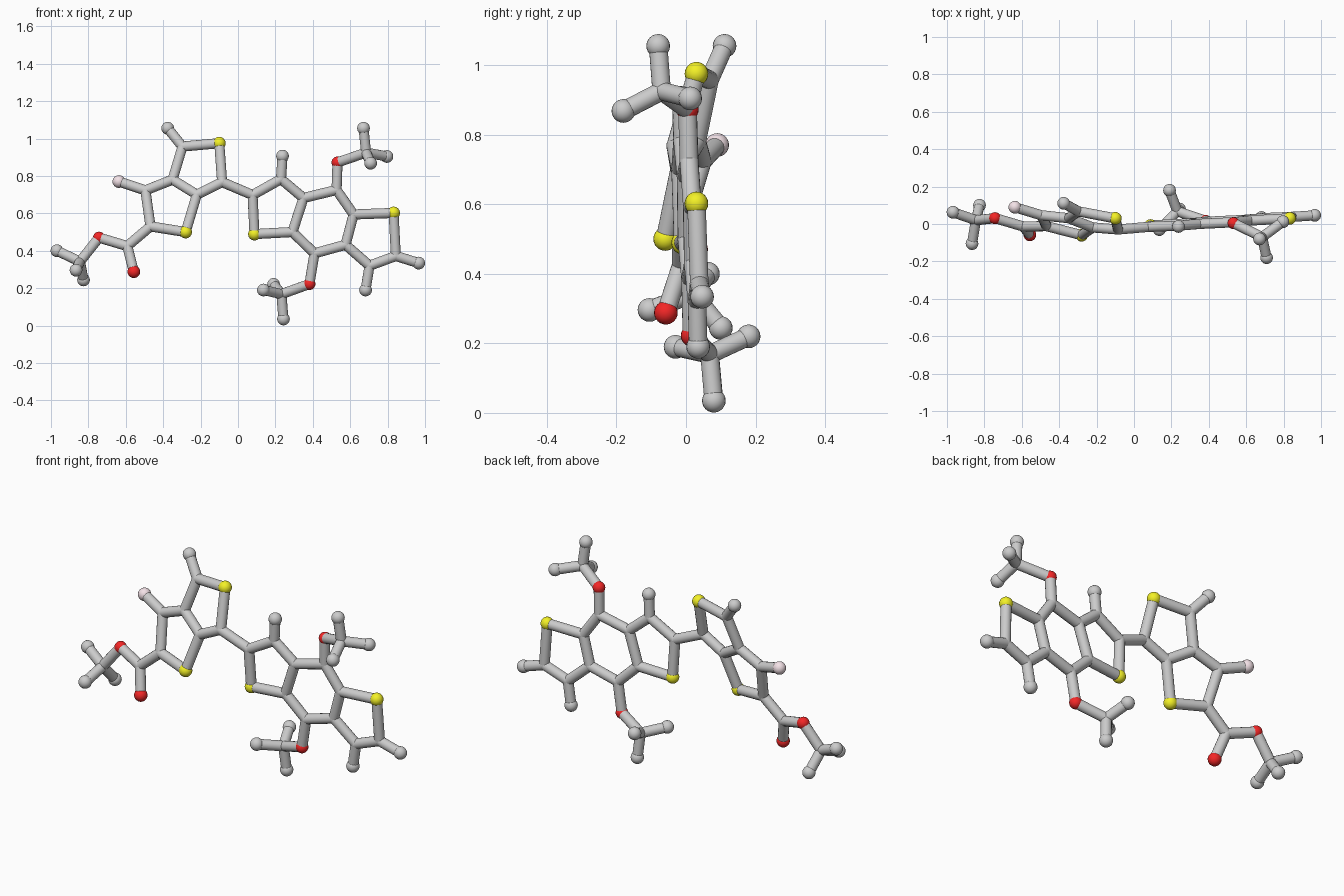
import bpy, bmesh
from mathutils import Vector, Matrix

if "Cube" in bpy.data.objects:
    bpy.data.objects.remove(bpy.data.objects["Cube"])

STICK, JOINT, BALL = 0.027, 0.0275, 0.034


def left_plane(x, z):
    return Vector((x, -0.255 - 0.214 * x + 0.2705 * z, z))


def right_plane(x, z):
    return Vector((x, 0.003 + 0.056 * x - 0.0326 * z, z))


# Left double ring with its ester arm (flat, tilted plane)
left = {
    "s1": (-0.10, 0.975), "a2": (-0.297, 0.957), "a2_end": (-0.376, 1.055),
    "a3": (-0.35, 0.78), "a4": (-0.22, 0.70), "a5": (-0.085, 0.767),
    "a6": (-0.495, 0.723), "f": (-0.637, 0.77), "a7": (-0.468, 0.53),
    "s2": (-0.28, 0.50), "a8": (-0.592, 0.425), "o1": (-0.557, 0.288),
    "o2": (-0.743, 0.47),
}
# Right triple ring (flat plane)
right = {
    "b1": (0.078, 0.698), "b2": (0.23, 0.783), "b2_end": (0.238, 0.906),
    "b3": (0.35, 0.682), "b4": (0.291, 0.50), "s3": (0.088, 0.489),
    "b5": (0.527, 0.725), "b6": (0.618, 0.594), "b7": (0.575, 0.432),
    "b8": (0.409, 0.386), "s4": (0.832, 0.602), "b9": (0.844, 0.372),
    "b9_end": (0.966, 0.334), "b10": (0.703, 0.32), "b10_end": (0.682, 0.19),
    "o3": (0.532, 0.872), "o4": (0.382, 0.222),
}
# Three-pronged end groups (out of plane)
prongs = {
    "m1": (-0.845, 0.02, 0.342), "m1a_end": (-0.968, 0.063, 0.40),
    "m1b_end": (-0.826, 0.1, 0.244), "m1c_end": (-0.866, -0.105, 0.296),
    "m2": (0.685, -0.07, 0.925), "m2a_end": (0.671, -0.08, 1.055),
    "m2b_end": (0.796, 0.012, 0.904), "m2c_end": (0.709, -0.18, 0.868),
    "m3": (0.232, 0.068, 0.168), "m3a_end": (0.136, -0.03, 0.19),
    "m3b_end": (0.19, 0.18, 0.22), "m3c_end": (0.243, 0.08, 0.035),
}
pos = {k: left_plane(*v) for k, v in left.items()}
pos.update({k: right_plane(*v) for k, v in right.items()})
pos.update({k: Vector(v) for k, v in prongs.items()})

# Chains of connected points for each part
chains = {
    "left_ring_sticks": ["s1 a2 a3 a4 a5 s1", "a3 a6 a7 s2 a4", "a2 a2_end", "a6 f"],
    "ester_arm_sticks": ["a7 a8 o1", "a8 o2 m1"],
    "linking_stick": ["a5 b1"],
    "right_ring_sticks": ["b1 b2 b3 b4 s3 b1", "b3 b5 b6 b7 b8 b4",
                          "b6 s4 b9 b10 b7", "b2 b2_end", "b9 b9_end", "b10 b10_end"],
    "upper_arm_sticks": ["b5 o3 m2"],
    "lower_arm_sticks": ["b8 o4 m3"],
    "prong_sticks": [f"{m} {m}{e}_end" for m in ("m1", "m2", "m3") for e in "abc"],
}


def add_ball(bm, p, r):
    bmesh.ops.create_uvsphere(bm, u_segments=20, v_segments=12, radius=r,
                              matrix=Matrix.Translation(p))


def add_stick(bm, p, q):
    d = q - p
    rot = d.to_track_quat('Z', 'Y').to_matrix().to_4x4()
    bmesh.ops.create_cone(bm, cap_ends=True, segments=16, radius1=STICK,
                          radius2=STICK, depth=d.length,
                          matrix=Matrix.Translation((p + q) / 2) @ rot)


def finish(bm, name, color=None):
    for f in bm.faces:
        f.smooth = len(f.verts) <= 4
    me = bpy.data.meshes.new(name)
    bm.to_mesh(me)
    bm.free()
    ob = bpy.data.objects.new(name, me)
    bpy.context.collection.objects.link(ob)
    if color:
        mat = bpy.data.materials.new(name)
        mat.diffuse_color = color
        mat.use_nodes = True
        mat.node_tree.nodes["Principled BSDF"].inputs["Base Color"].default_value = mat.diffuse_color
        me.materials.append(mat)


# Sticks
for name, paths in chains.items():
    bm = bmesh.new()
    for path in paths:
        pts = [pos[k] for k in path.split()]
        for p, q in zip(pts, pts[1:]):
            add_stick(bm, p, q)
    finish(bm, name)


def balls(name, keys, r, color=None):
    bm = bmesh.new()
    for k in keys:
        add_ball(bm, pos[k], r)
    finish(bm, name, color)


# Round joints and end balls
balls("joints", [k for k in pos if k[0] in "abm" and "_end" not in k], JOINT)
balls("end_balls", [k for k in pos if "_end" in k], BALL)

# Coloured balls
balls("yellow_balls", ["s1", "s2", "s3", "s4"], BALL, (0.9, 0.88, 0.02, 1))
balls("red_balls", ["o1"], BALL, (0.9, 0.02, 0.02, 1))
balls("red_link_balls", ["o2", "o3", "o4"], 0.032, (0.9, 0.02, 0.02, 1))
balls("pink_ball", ["f"], BALL, (0.9, 0.76, 0.8, 1))
